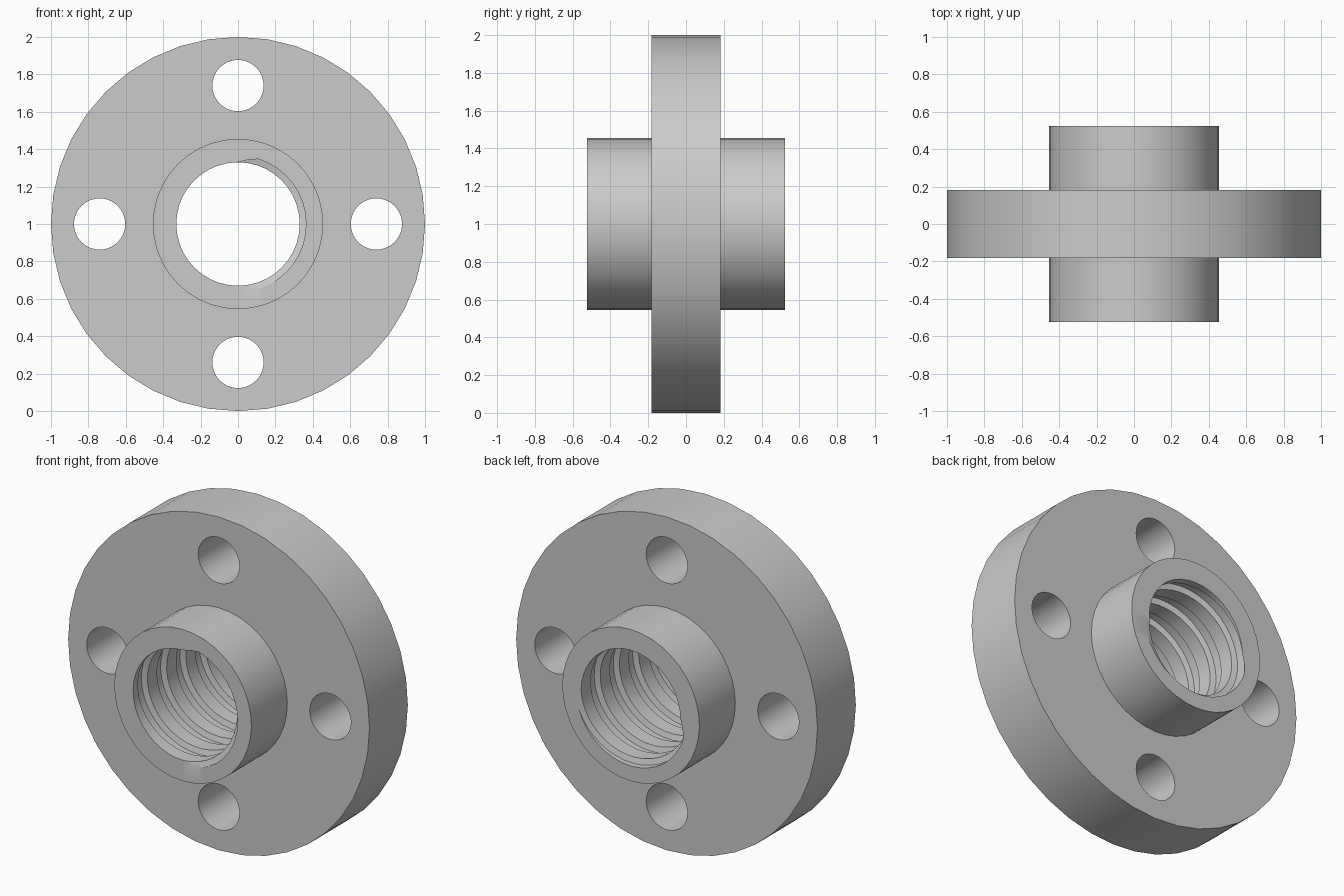
import bpy, bmesh
from math import radians, cos, sin, pi, tau
from mathutils import Vector

cube = bpy.data.objects.get("Cube")
if cube:
    bpy.data.objects.remove(cube)

SIDES = 40
FLANGE_R, FLANGE_Y = 1.0, 0.182
HUB_R, HUB_Y = 0.455, 0.523
HOLE_R, HOLE_OFFSET = 0.137, 0.74
CREST_R, ROOT_R, PITCH, FLANK = 0.33, 0.364, 0.182, 0.009

bm = bmesh.new()


def ring(radius, y, x=0.0, z=0.0, sides=SIDES):
    """Closed loop of edges around the y axis."""
    verts = [bm.verts.new((x + radius * cos(tau * i / sides), y,
                           z + radius * sin(tau * i / sides)))
             for i in range(sides)]
    return [bm.edges.new((verts[i], verts[(i + 1) % sides])) for i in range(sides)]


def wall(loop_a, loop_b):
    for a, b in zip(loop_a, loop_b):
        bm.faces.new((a.verts[0], a.verts[1], b.verts[1], b.verts[0]))


def fill(edges, side):
    bmesh.ops.triangle_fill(bm, edges=edges, use_beauty=True, normal=(0, side, 0))


# Threaded bore: a trapezoid groove swept along a helix, longer than the hub
half = PITCH / 4
profile = [(-half, CREST_R), (-half + FLANK, ROOT_R),
           (half - FLANK, ROOT_R), (half, CREST_R)]
rows = []
for step in range(-2 * SIDES, 8 * SIDES):
    angle = tau * step / SIDES + radians(0.4)
    centre = -HUB_Y + PITCH * step / SIDES
    rows.append([bm.verts.new((r * cos(angle), centre + dy, r * sin(angle)))
                 for dy, r in profile])
for j in range(len(rows) - 1):
    a, b = rows[j], rows[j + 1]
    for k in range(3):
        bm.faces.new((a[k], a[k + 1], b[k + 1], b[k]))
    if j + SIDES + 1 < len(rows):
        c, d = rows[j + SIDES], rows[j + SIDES + 1]
        bm.faces.new((a[3], c[0], d[0], b[3]))

# Trim the thread flush with both hub ends
for side in (-1, 1):
    bmesh.ops.bisect_plane(bm, geom=bm.verts[:] + bm.edges[:] + bm.faces[:],
                           dist=1e-6, plane_co=(0, side * HUB_Y, 0),
                           plane_no=(0, side, 0), clear_outer=True)
bore_rims = {side: [e for e in bm.edges if e.is_boundary and
                    all(abs(v.co.y - side * HUB_Y) < 1e-4 for v in e.verts)]
             for side in (-1, 1)}

# Hub ends, hub walls and the two flange faces with their bolt holes
flange_rims, bolt_rims = [], []
for side in (-1, 1):
    hub_end = ring(HUB_R, side * HUB_Y)
    hub_root = ring(HUB_R, side * FLANGE_Y)
    wall(hub_end, hub_root)
    fill(hub_end + bore_rims[side], side)
    rim = ring(FLANGE_R, side * FLANGE_Y)
    bolts = [ring(HOLE_R, side * FLANGE_Y, HOLE_OFFSET * cos(q * pi / 2),
                  HOLE_OFFSET * sin(q * pi / 2)) for q in range(4)]
    fill(rim + hub_root + [e for loop in bolts for e in loop], side)
    flange_rims.append(rim)
    bolt_rims.append(bolts)

# Flange rim and bolt hole walls
wall(*flange_rims)
for front, back in zip(*bolt_rims):
    wall(front, back)

bmesh.ops.recalc_face_normals(bm, faces=bm.faces[:])
bmesh.ops.translate(bm, verts=bm.verts[:], vec=Vector((0, 0, FLANGE_R)))
mesh = bpy.data.meshes.new("flanged_nut")
bm.to_mesh(mesh)
bm.free()
nut = bpy.data.objects.new("flanged_nut", mesh)
bpy.context.collection.objects.link(nut)

# Plain grey metal
grey = bpy.data.materials.new("plain_grey")
grey.use_nodes = True
colour = (0.6, 0.6, 0.6, 1)
grey.diffuse_color = colour
grey.node_tree.nodes["Principled BSDF"].inputs["Base Color"].default_value = colour
mesh.materials.append(grey)

bpy.ops.object.select_all(action="DESELECT")
nut.select_set(True)
bpy.context.view_layer.objects.active = nut
bpy.ops.object.shade_smooth_by_angle(angle=radians(30))
